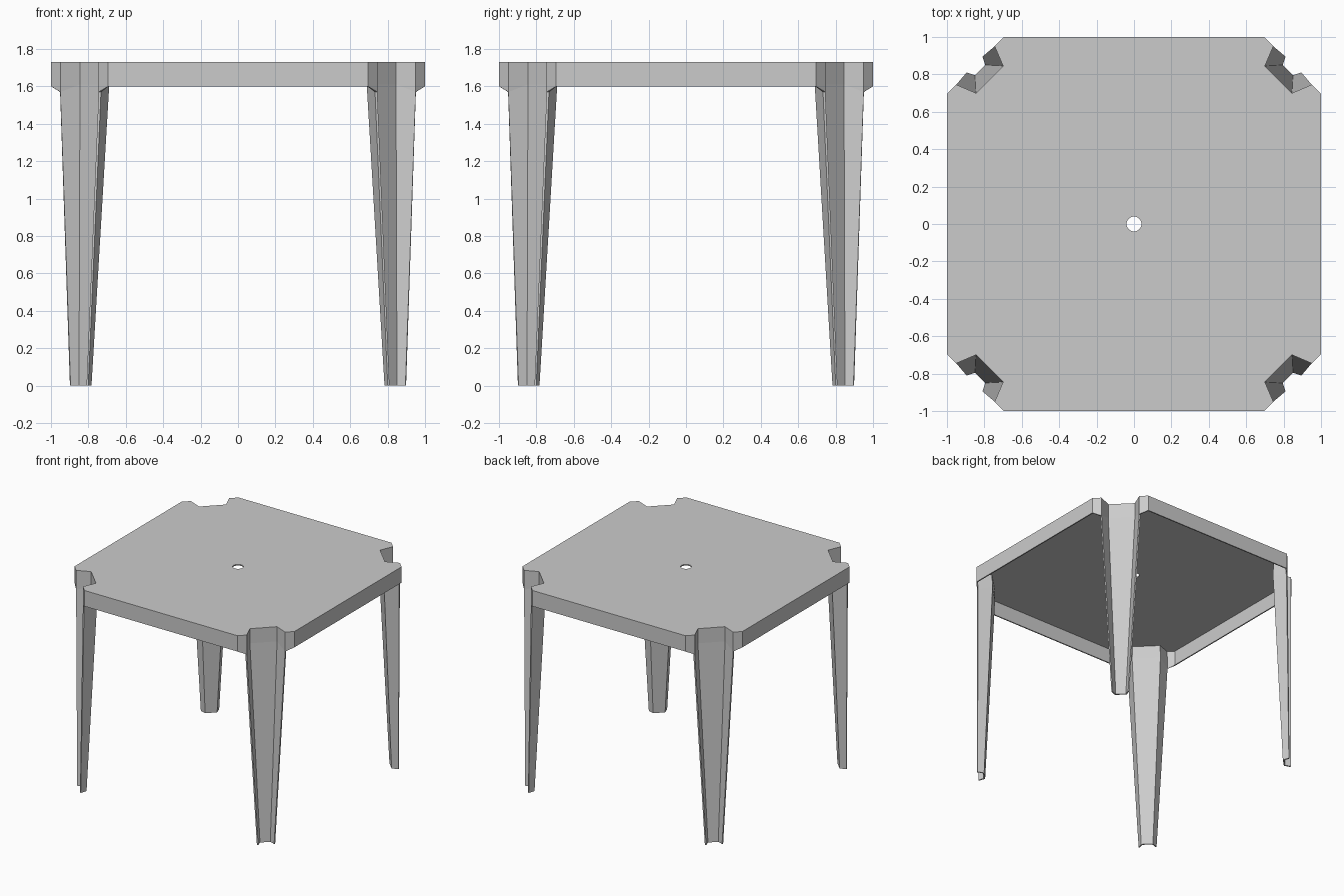
import bpy, bmesh, math
from mathutils import Matrix, Vector

if "Cube" in bpy.data.objects:
    bpy.data.objects.remove(bpy.data.objects["Cube"])

TOP, SKIRT, WING, KINK = 1.73, 1.60, 1.57, 1.61

# One corner of the plan, counterclockwise: (x, y, lower z of the rim)
corner = [(1.0, 0.695, SKIRT), (0.95, 0.745, WING), (0.845, 0.70, KINK),
          (0.70, 0.845, KINK), (0.745, 0.95, WING), (0.695, 1.0, SKIRT)]
# Foot of the folded leg below the four middle corner points
foot = [(0.895, 0.81), (0.85, 0.795), (0.795, 0.85), (0.81, 0.895)]

plastic = bpy.data.materials.new("grey plastic")
plastic.diffuse_color = (0.6, 0.6, 0.6, 1)
plastic.use_nodes = True
plastic.node_tree.nodes["Principled BSDF"].inputs["Base Color"].default_value = plastic.diffuse_color

bm = bmesh.new()
top_ring, low_ring, feet = [], [], []
for k in range(4):
    turn = Matrix.Rotation(k * math.pi / 2, 3, 'Z')

    def vert(x, y, z):
        return bm.verts.new(turn @ Vector((x, y, z)))

    top_ring += [vert(x, y, TOP) for x, y, z in corner]
    low_ring += [vert(*p) for p in corner]
    feet.append([vert(x, y, 0) for x, y in foot])

# Skirt and the upper walls of the corner channels
n = len(top_ring)
for i in range(n):
    j = (i + 1) % n
    bm.faces.new((low_ring[i], low_ring[j], top_ring[j], top_ring[i]))

# Tapered legs: two wings and a back, open to the outside
for k in range(4):
    upper = low_ring[6 * k + 1:6 * k + 5]
    for i in range(3):
        bm.faces.new((feet[k][i], feet[k][i + 1], upper[i + 1], upper[i]))

# Flat top with a round parasol hole
hole = [bm.verts.new((0.04 * math.cos(a), 0.04 * math.sin(a), TOP))
        for a in (i * math.tau / 32 for i in range(32))]
edges = [bm.edges.get((top_ring[i], top_ring[(i + 1) % n])) for i in range(n)]
edges += [bm.edges.new((hole[i], hole[(i + 1) % 32])) for i in range(32)]
bmesh.ops.triangle_fill(bm, edges=edges, use_beauty=True, normal=(0, 0, 1))
bm.normal_update()
for f in bm.faces:
    if f.normal.z < -0.9:
        f.normal_flip()

mesh = bpy.data.meshes.new("moulded_table")
bm.to_mesh(mesh)
bm.free()
mesh.materials.append(plastic)
table = bpy.data.objects.new("moulded_table", mesh)
bpy.context.collection.objects.link(table)

# Thin wall of the moulding, grown towards the underside
wall = table.modifiers.new("wall", 'SOLIDIFY')
wall.thickness = 0.01
wall.offset = -1
wall.use_even_offset = True
